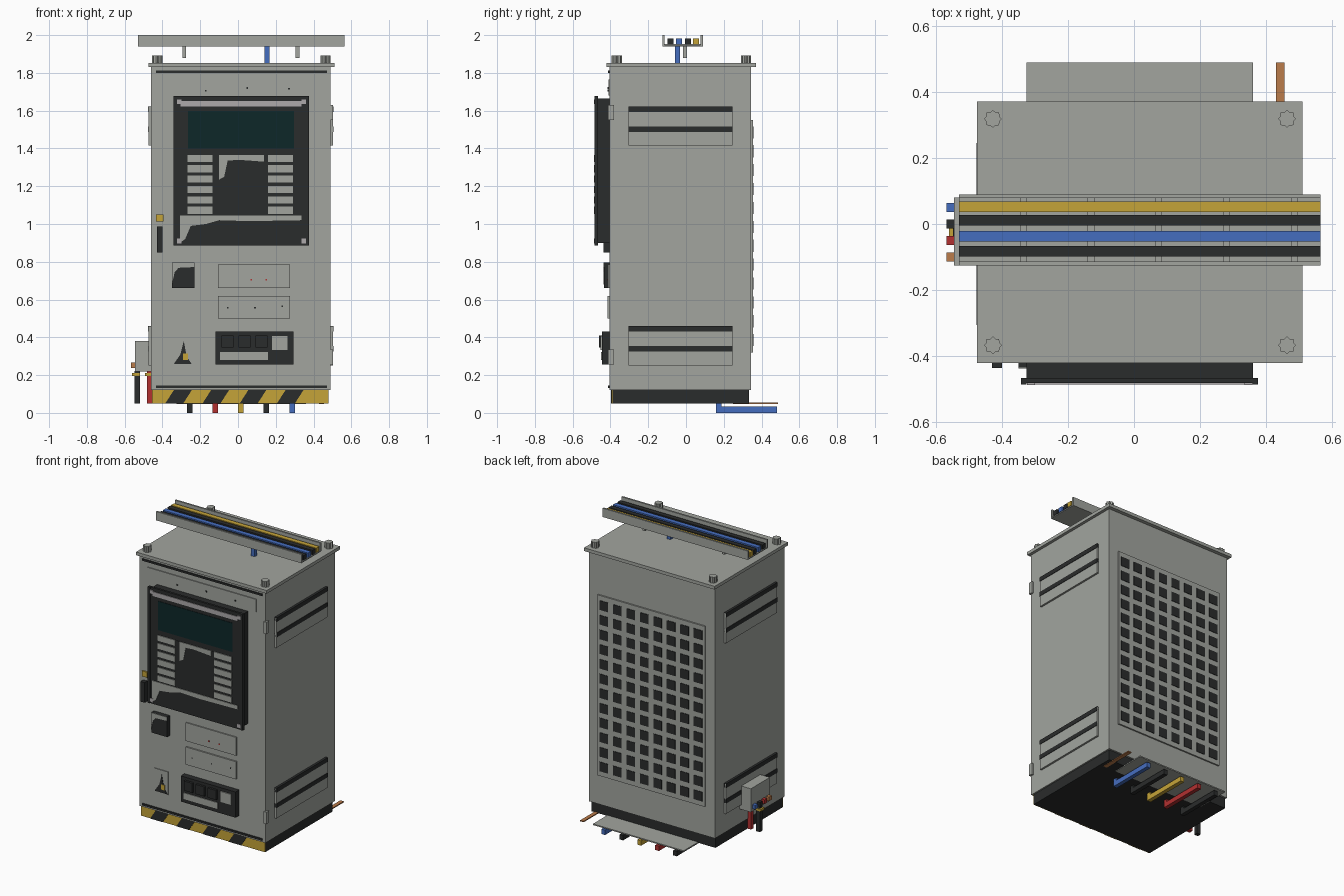
import bpy, bmesh, math


def material(name, rgb):
    m = bpy.data.materials.new(name)
    m.diffuse_color = (*rgb, 1)
    return m


GREY = material("cabinet grey", (0.36, 0.375, 0.345))
BLACK = material("black", (0.023, 0.025, 0.025))
TEAL = material("screen teal", (0.004, 0.02, 0.022))
LIGHT = material("label grey", (0.42, 0.40, 0.41))
YELLOW = material("yellow", (0.56, 0.37, 0.04))
BLUE = material("blue", (0.06, 0.155, 0.52))
RED = material("red", (0.45, 0.03, 0.03))
COPPER = material("copper", (0.50, 0.20, 0.07))


def finish(name, bm, mat):
    bmesh.ops.recalc_face_normals(bm, faces=bm.faces)
    me = bpy.data.meshes.new(name)
    bm.to_mesh(me)
    bm.free()
    me.materials.append(mat)
    ob = bpy.data.objects.new(name, me)
    bpy.context.collection.objects.link(ob)
    return ob


def boxes(name, mat, *items):
    """One object from boxes given as x0, x1, y0, y1, z0, z1."""
    bm = bmesh.new()
    for x0, x1, y0, y1, z0, z1 in items:
        vs = bmesh.ops.create_cube(bm, size=1)["verts"]
        for v in vs:
            v.co = ((x0 + x1) / 2 + v.co.x * (x1 - x0),
                    (y0 + y1) / 2 + v.co.y * (y1 - y0),
                    (z0 + z1) / 2 + v.co.z * (z1 - z0))
    return finish(name, bm, mat)


def plates(name, mat, outlines, y0, y1):
    """One object from front-facing outlines (x, z), extruded from y0 to y1."""
    bm = bmesh.new()
    for pts in outlines:
        f = bm.faces.new([bm.verts.new((x, y0, z)) for x, z in pts])
        r = bmesh.ops.extrude_face_region(bm, geom=[f])
        for v in r["geom"]:
            if isinstance(v, bmesh.types.BMVert):
                v.co.y = y1
    return finish(name, bm, mat)


# Cabinet shell
boxes("cabinet_body", GREY, (-0.46, 0.49, -0.405, 0.345, 0.12, 1.83))
boxes("roof", GREY, (-0.475, 0.51, -0.42, 0.37, 1.83, 1.852))
boxes("plinth", BLACK, (-0.455, 0.48, -0.39, 0.333, 0.05, 0.12))
boxes("door_seals", BLACK, (-0.435, 0.47, -0.412, -0.40, 1.80, 1.813),
      (-0.435, 0.47, -0.412, -0.40, 0.132, 0.145))
boxes("hinges", GREY, *[(0.48, 0.503, -0.412, -0.382, z, z + 0.08) for z in (0.255, 1.55)])

# Hazard stripes along the plinth
boxes("hazard_band", YELLOW, (-0.455, 0.48, -0.394, -0.388, 0.05, 0.12))
plates("hazard_stripes", BLACK,
       [[(x, 0.05), (x + 0.095, 0.05), (x + 0.14, 0.12), (x + 0.045, 0.12)]
        for x in [-0.385 + 0.197 * i for i in range(4)]], -0.397, -0.392)

# Fluted lifting bolts on the roof corners
bm = bmesh.new()
for cx in (-0.427, 0.463):
    for cy in (-0.367, 0.318):
        ring = []
        for i in range(16):
            r = 0.027 if i % 2 == 0 else 0.021
            a = i * math.pi / 8
            ring.append(bm.verts.new((cx + r * math.cos(a), cy + r * math.sin(a), 1.85)))
        ext = bmesh.ops.extrude_face_region(bm, geom=[bm.faces.new(ring)])
        for v in ext["geom"]:
            if isinstance(v, bmesh.types.BMVert):
                v.co.z = 1.892
finish("roof_bolts", bm, GREY)

# Side vents, both sides
panels, slats = [], []
for z in (0.252, 1.415):
    for x0, x1, d in ((-0.473, -0.45, -0.003), (0.48, 0.503, 0.003)):
        panels.append((x0, x1, -0.305, 0.245, z, z + 0.205))
        for dz in (0.073, 0.178):
            slats.append((x0 + min(d, 0), x1 + max(d, 0), -0.305, 0.245, z + dz, z + dz + 0.029))
boxes("side_vent_panels", GREY, *panels)
boxes("side_vent_slats", BLACK, *slats)

# Perforated back panel
boxes("back_panel", GREY, (-0.39, 0.42, 0.34, 0.355, 0.32, 1.55))
boxes("back_panel_holes", BLACK, *[
    (x - 0.032, x + 0.032, 0.35, 0.358, z - 0.032, z + 0.032)
    for x in [0.015 + 0.1015 * (i - 3.5) for i in range(8)]
    for z in [0.385 + 0.1 * j for j in range(12)]])

# Overhead cable tray
boxes("cable_tray", GREY, (-0.53, 0.565, -0.125, 0.09, 1.94, 1.947),
      (-0.53, 0.565, -0.125, -0.113, 1.94, 2.0), (-0.53, 0.565, 0.078, 0.09, 1.94, 2.0),
      *[(x - 0.01, x + 0.01, -0.115, 0.08, 1.945, 1.952)
        for x in (-0.335, -0.13, 0.075, 0.28, 0.485)])
boxes("tray_hangers", GREY, *[(x - 0.01, x + 0.01, -0.017, 0.005, 1.88, 1.942)
                              for x in (-0.285, 0.315)])
for name, mat, y in (("tray_cable_yellow", YELLOW, 0.052), ("tray_cable_black_rear", BLACK, 0.011),
                     ("tray_cable_blue", BLUE, -0.037), ("tray_cable_black_front", BLACK, -0.083)):
    boxes(name, mat, (-0.53, 0.565, y - 0.016, y + 0.016, 1.95, 1.982))
boxes("drop_cable", BLUE, (0.14, 0.166, -0.058, -0.032, 1.85, 1.942))

# Operator console with raised bezel
boxes("console_housing", BLACK, (-0.325, 0.36, -0.47, -0.40, 0.90, 1.665))
boxes("console_bezel", BLACK, (-0.342, 0.375, -0.481, -0.466, 0.885, 1.677))
boxes("console_frame", BLACK,
      (-0.342, -0.325, -0.485, -0.47, 0.885, 1.677), (0.358, 0.375, -0.485, -0.47, 0.885, 1.677))
boxes("console_header", LIGHT, (-0.305, 0.335, -0.485, -0.48, 1.622, 1.652))
boxes("console_screen", TEAL, (-0.265, 0.297, -0.484, -0.48, 1.40, 1.597))
boxes("console_keys", GREY, *[(x, x + 0.132, -0.486, -0.48, z, z + 0.038)
                              for x in (-0.267, 0.158)
                              for z in [1.328 - 0.0548 * i for i in range(6)]])
boxes("console_screws", LIGHT, *[(x - 0.012, x + 0.012, -0.487, -0.48, z - 0.012, z + 0.012)
                                 for x in (-0.312, 0.347) for z in (0.91, 1.648)])
boxes("console_keypad", BLACK, (-0.137, 0.153, -0.483, -0.48, 1.05, 1.365))
plates("console_worn_faces", GREY, [
    [(-0.10, 1.365), (0.137, 1.365), (0.137, 1.33), (0.0, 1.34),
     (-0.055, 1.335), (-0.073, 1.25), (-0.10, 1.235)],
    [(-0.308, 1.045), (0.335, 1.045), (0.335, 1.02), (0.06, 1.015), (-0.10, 1.02),
     (-0.17, 1.0), (-0.25, 0.99), (-0.28, 0.92), (-0.308, 0.90)]], -0.485, -0.481)

# Name plates and indicator dots
boxes("front_plates", GREY, (-0.395, 0.425, -0.411, -0.40, 1.68, 1.765),
      (-0.105, 0.275, -0.413, -0.40, 0.66, 0.785), (-0.105, 0.275, -0.415, -0.40, 0.50, 0.62))
boxes("plate_dots", BLACK, *[(x - 0.004, x + 0.004, -0.416, -0.41, z - 0.004, z + 0.004)
                             for x, z in ((-0.17, 1.705), (0.05, 1.72), (0.27, 1.715),
                                          (-0.055, 0.557), (0.09, 0.557), (0.235, 0.565))])
boxes("red_dots", RED, *[(x - 0.004, x + 0.004, -0.416, -0.41, 0.701, 0.709)
                         for x in (0.07, 0.15)])

# Latch and handle
boxes("latch", YELLOW, (-0.435, -0.395, -0.414, -0.40, 1.013, 1.05))
boxes("door_handle", BLACK, (-0.43, -0.40, -0.436, -0.40, 0.85, 0.987))

# Card reader box
boxes("reader_box", BLACK, (-0.35, -0.23, -0.434, -0.40, 0.66, 0.797))
plates("reader_face", GREY, [[(-0.35, 0.797), (-0.23, 0.797), (-0.23, 0.772), (-0.315, 0.768),
                             (-0.335, 0.745), (-0.35, 0.68)]], -0.437, -0.433)

# Warning plate
boxes("warning_plate", GREY, (-0.345, -0.24, -0.41, -0.40, 0.255, 0.41))
plates("warning_sign", BLACK, [[(-0.34, 0.258), (-0.245, 0.258), (-0.272, 0.30),
                               (-0.287, 0.38), (-0.305, 0.31)]], -0.413, -0.409)
boxes("warning_mark", YELLOW, (-0.29, -0.265, -0.415, -0.41, 0.28, 0.315))

# Socket and breaker panel
boxes("breaker_panel", BLACK, (-0.12, 0.293, -0.445, -0.40, 0.255, 0.43))
boxes("breaker_buttons", BLACK, *[(x, x + 0.064, -0.46, -0.44, 0.345, 0.41)
                                  for x in (-0.087, 0.003, 0.093)])
boxes("breaker_labels", GREY, (0.18, 0.262, -0.452, -0.44, 0.333, 0.408),
      (-0.095, 0.16, -0.449, -0.44, 0.28, 0.323))

# Side junction box with glands and hanging cables
boxes("junction_box", GREY, (-0.545, -0.46, -0.125, 0.08, 0.22, 0.38))
for name, mat, y in (("gland_blue", BLUE, 0.05), ("gland_black", BLACK, 0.0),
                     ("gland_red", RED, -0.05), ("gland_copper", COPPER, -0.1)):
    boxes(name, mat, (-0.567, -0.54, y - 0.014, y + 0.014, 0.238, 0.266))
boxes("hanging_cable_black", BLACK, (-0.548, -0.52, -0.04, -0.012, 0.05, 0.222))
boxes("hanging_cable_red", RED, (-0.482, -0.456, -0.04, -0.012, 0.05, 0.222))
boxes("cable_collars", YELLOW, *[(x - 0.02, x + 0.02, -0.046, -0.006, 0.195, 0.21)
                                 for x in (-0.54, -0.473)])

# Rear cable entry plate, floor cables and earth bar
boxes("cable_entry_plate", GREY, (-0.325, 0.36, 0.25, 0.488, 0.047, 0.055))
for name, mat, x in (("floor_cable_black_left", BLACK, -0.255), ("floor_cable_red", RED, -0.12),
                     ("floor_cable_yellow", YELLOW, 0.015), ("floor_cable_black_right", BLACK, 0.15),
                     ("floor_cable_blue", BLUE, 0.287)):
    boxes(name, mat, (x - 0.014, x + 0.014, 0.16, 0.483, 0.0, 0.033),
          (x - 0.014, x + 0.014, 0.16, 0.188, 0.03, 0.052))
boxes("earth_bar", COPPER, (0.43, 0.456, 0.25, 0.488, 0.047, 0.054))
